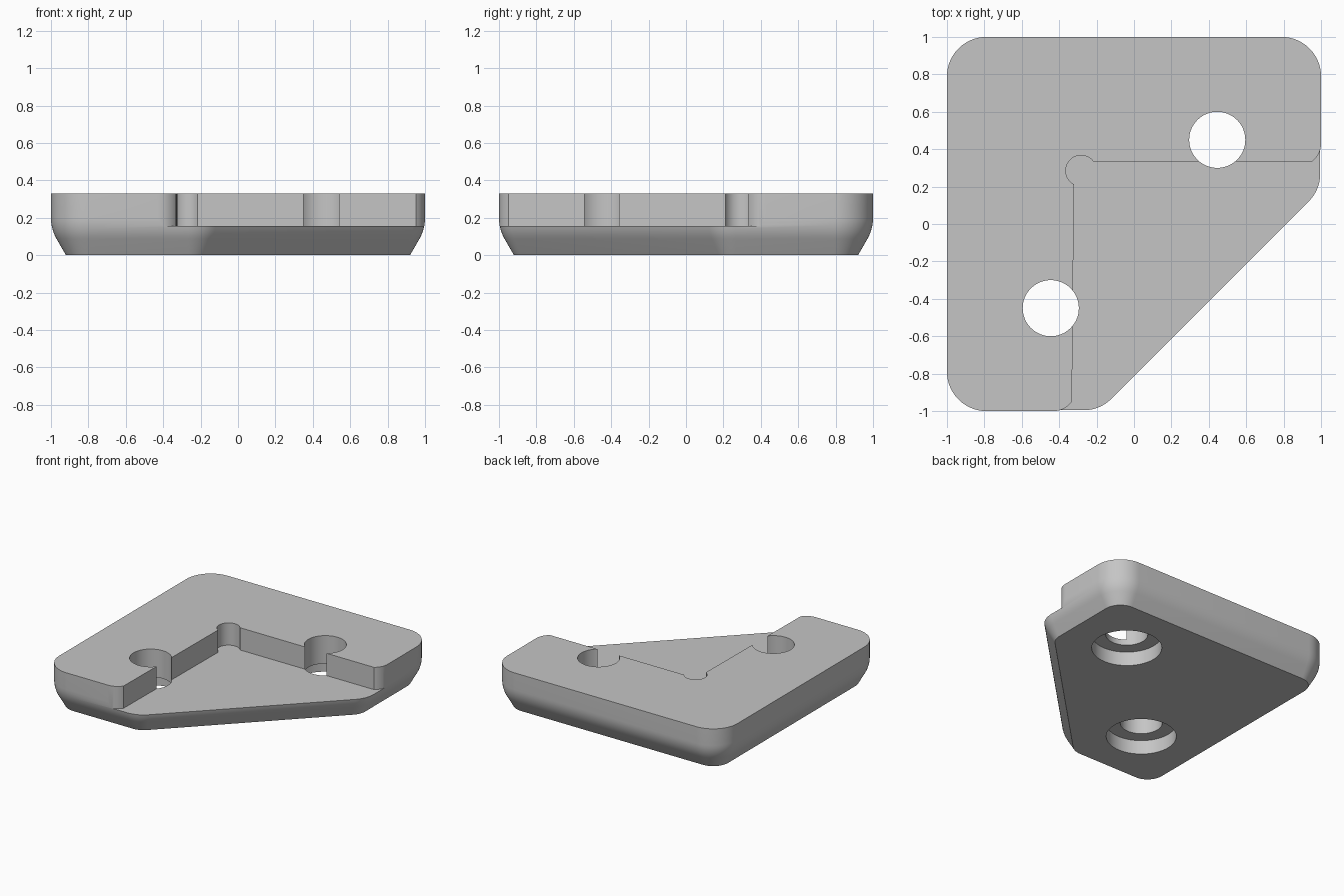
import bpy
import bmesh
from math import sin, cos, tan, pi, radians
from mathutils import Vector

cube = bpy.data.objects.get("Cube")
if cube:
    bpy.data.objects.remove(cube, do_unlink=True)

gray = bpy.data.materials.new("plain gray")
gray.use_nodes = True
colour = (0.56, 0.56, 0.56, 1)
gray.diffuse_color = colour
gray.node_tree.nodes["Principled BSDF"].inputs["Base Color"].default_value = colour

HEIGHT, FLOOR, CORNER = 0.33, 0.155, 0.21


def loft(name, rings):
    """Closed solid through matching rings of points, bottom to top."""
    bm = bmesh.new()
    loops = [[bm.verts.new(p) for p in ring] for ring in rings]
    for low, high in zip(loops, loops[1:]):
        n = len(low)
        for i in range(n):
            j = (i + 1) % n
            bm.faces.new((low[i], low[j], high[j], high[i]))
    bm.faces.new(loops[0][::-1])
    bm.faces.new(loops[-1])
    bmesh.ops.recalc_face_normals(bm, faces=bm.faces)
    mesh = bpy.data.meshes.new(name)
    bm.to_mesh(mesh)
    bm.free()
    mesh.materials.append(gray)
    obj = bpy.data.objects.new(name, mesh)
    bpy.context.collection.objects.link(obj)
    return obj


def prism(name, points, z0, z1):
    return loft(name, [[(x, y, z) for x, y in points] for z in (z0, z1)])


def arc(cx, cy, r, a0, a1, steps):
    angles = [radians(a0 + (a1 - a0) * i / steps) for i in range(steps + 1)]
    return [(cx + r * cos(a), cy + r * sin(a)) for a in angles]


def cylinder(name, cx, cy, r, z0, z1):
    return prism(name, arc(cx, cy, r, 0, 360, 64)[:-1], z0, z1)


def outline(inset, z):
    """Five-sided plan with rounded corners, shrunk by inset."""
    # corner x, corner y, first normal angle, turn
    corners = [(1, 0.18, -45, 45), (1, 1, 0, 90), (-1, 1, 90, 90),
               (-1, -1, 180, 90), (-0.18, -1, 270, 45)]
    points = []
    for x, y, start, turn in corners:
        middle = radians(start + turn / 2)
        reach = CORNER / cos(radians(turn / 2))
        cx, cy = x - reach * cos(middle), y - reach * sin(middle)
        points += arc(cx, cy, CORNER - inset, start, start + turn, turn // 6)
    return [(px, py, z) for px, py in points]


# Plate body: sloped underside edge blending into upright sides
blend = 0.06
bend = 0.08 / tan(radians(30))
radius = blend / tan(radians(15))
rings = [outline(0.08, 0)]
for i in range(7):
    a = radians(30 - 5 * i)
    rings.append(outline(radius * (1 - cos(a)), bend + blend - radius * sin(a)))
rings.append(outline(0, HEIGHT))
body = loft("corner_plate", rings)

# Triangular pocket with rounded wall ends
wall_x, wall_y = -0.32, 0.333
pocket = [(wall_x, wall_y)]
pocket += [(-0.43, -1.2)]
pocket += arc(-0.43, -0.88, 0.12, 270, 325, 8)
pocket += [(1.2, -1.2), (1.2, 0.43)]
pocket += arc(0.88, 0.43, 0.12, 0, -54, 8)
pocket = [pocket[0]] + pocket[2:11][::-1] + pocket[1:2] + pocket[11:]
cutters = [prism("pocket_cutter", pocket, FLOOR, 1)]

# Corner relief, screw holes and counterbores
cutters.append(cylinder("relief_cutter", -0.283, 0.285, 0.082, FLOOR, 1))
for side in (-1, 1):
    cutters.append(cylinder("hole_cutter", side * 0.445, side * 0.45, 0.15, -1, 1))
    cutters.append(cylinder("counterbore_cutter", side * 0.445, side * 0.45, 0.25, -1, 0.11))

bpy.ops.object.select_all(action="DESELECT")
bpy.context.view_layer.objects.active = body
body.select_set(True)
for cutter in cutters:
    cutter.hide_render = True
    mod = body.modifiers.new("cut", "BOOLEAN")
    mod.operation = "DIFFERENCE"
    mod.solver = "EXACT"
    mod.object = cutter
    bpy.ops.object.modifier_apply(modifier=mod.name)
    bpy.data.objects.remove(cutter, do_unlink=True)

bpy.ops.object.shade_smooth_by_angle(angle=radians(30))
